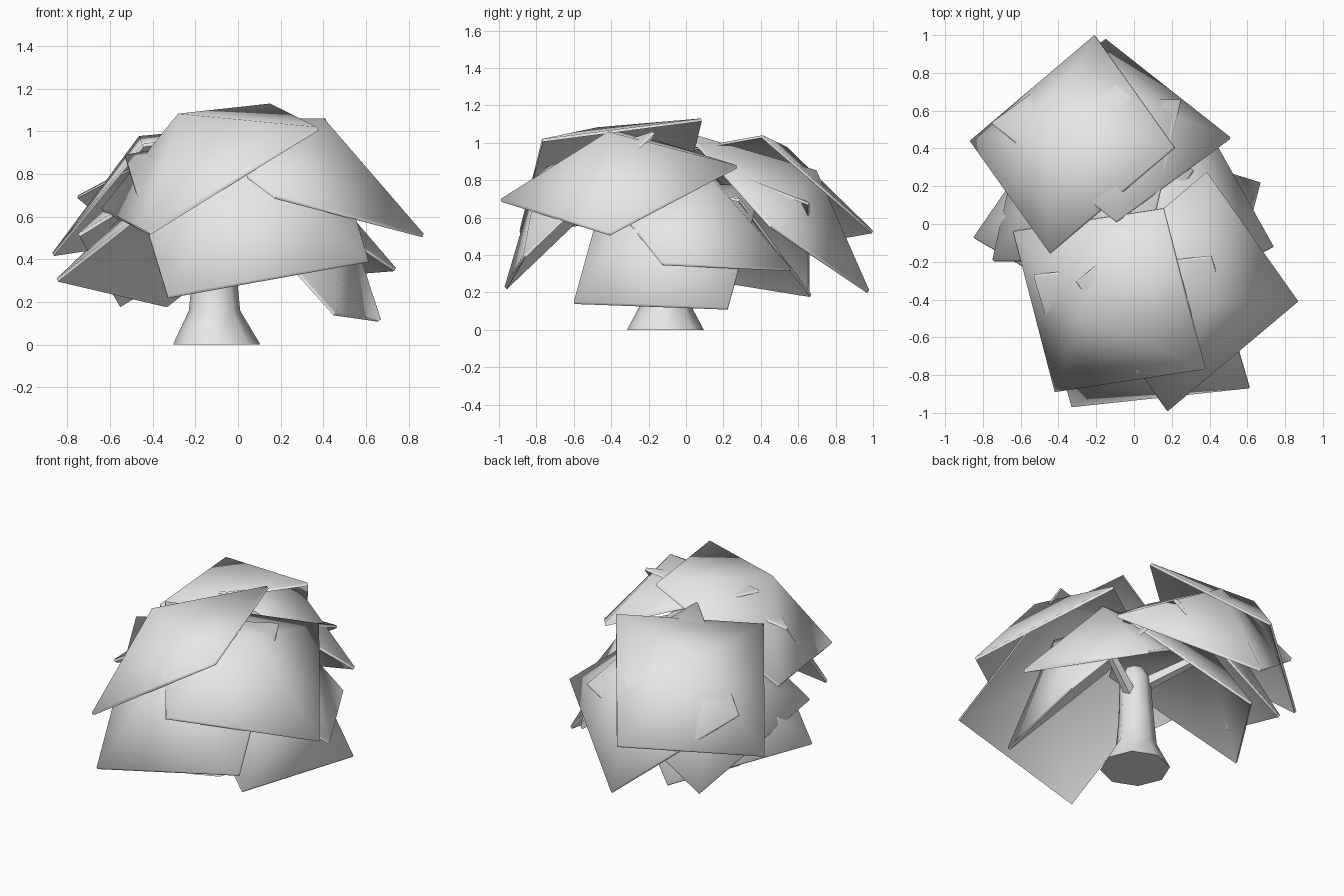
import bpy
import bmesh
import math
from mathutils import Vector

cube = bpy.data.objects.get("Cube")
if cube:
    bpy.data.objects.remove(cube)

grey = bpy.data.materials.new("light grey")
grey.use_nodes = True
colour = (0.8, 0.8, 0.8, 1)
grey.diffuse_color = colour
grey.node_tree.nodes["Principled BSDF"].inputs["Base Color"].default_value = colour


def add_object(name, bm):
    bmesh.ops.recalc_face_normals(bm, faces=bm.faces)
    mesh = bpy.data.meshes.new(name)
    bm.to_mesh(mesh)
    bm.free()
    mesh.materials.append(grey)
    obj = bpy.data.objects.new(name, mesh)
    bpy.context.collection.objects.link(obj)
    bpy.ops.object.select_all(action="DESELECT")
    obj.select_set(True)
    bpy.context.view_layer.objects.active = obj
    bpy.ops.object.shade_smooth_by_angle(angle=math.radians(60))
    return obj


def leaf_panel(name, corner, side_a, side_b, rise=0.3, thickness=0.018):
    """Square sheet with its middle pushed outward, given depth downward."""
    p, a, b = Vector(corner), Vector(side_a), Vector(side_b)
    normal = (a - p).cross(b - p).normalized()
    if normal.z < 0:
        a, b, normal = b, a, -normal
    bm = bmesh.new()
    rim = [p, a, a + b - p, b]
    middle = (a + b) / 2 + normal * rise
    layers = []
    for drop in (0, thickness):
        ring = [bm.verts.new(v - normal * drop) for v in rim]
        top = bm.verts.new(middle - normal * drop)
        for i in range(4):
            bm.faces.new((ring[i], ring[(i + 1) % 4], top))
        layers.append(ring)
    for i in range(4):
        j = (i + 1) % 4
        bm.faces.new((layers[0][i], layers[1][i], layers[1][j], layers[0][j]))
    add_object(name, bm)


def tube(name, stations, sides):
    """Skin through rings given as (centre, radius), closed at both ends."""
    bm = bmesh.new()
    axis = Vector(stations[-1][0]) - Vector(stations[0][0])
    turn = axis.to_track_quat("Z", "Y")
    rings = []
    for centre, radius in stations:
        rings.append([bm.verts.new(Vector(centre) + turn @ Vector(
            (radius * math.cos(math.tau * i / sides),
             radius * math.sin(math.tau * i / sides), 0)))
            for i in range(sides)])
    for low, high in zip(rings, rings[1:]):
        for i in range(sides):
            j = (i + 1) % sides
            bm.faces.new((low[i], low[j], high[j], high[i]))
    bm.faces.new(rings[0][::-1])
    bm.faces.new(rings[-1])
    add_object(name, bm)


# Canopy: one corner of each panel and its two neighbours
panels = {
    "front_top_leaf": ((-0.42, -0.89, 0.53), (0.37, -0.77, 1.02), (-0.64, -0.04, 0.64)),
    "front_low_leaf": ((-0.33, -0.97, 0.23), (0.61, -0.87, 0.40), (-0.53, -0.28, 0.89)),
    "front_left_leaf": ((0.87, -0.41, 0.52), (0.18, -0.99, 0.70), (0.39, 0.27, 0.88)),
    "back_top_leaf": ((-0.21, 1.0, 0.53), (0.21, 0.41, 1.04), (-0.87, 0.44, 0.43)),
    "back_low_leaf": ((0.51, 0.46, 0.56), (-0.09, 0.02, 1.05), (-0.15, 0.98, 0.21)),
    "left_low_leaf": ((0.67, 0.22, 0.12), (0.46, -0.60, 0.15), (0.09, 0.40, 0.77)),
    "left_high_leaf": ((0.74, -0.12, 0.36), (0.36, 0.56, 0.33), (0.05, -0.49, 0.82)),
    "right_low_leaf": ((-0.85, -0.07, 0.31), (-0.34, 0.67, 0.19), (-0.20, -0.45, 0.82)),
    "right_high_leaf": ((-0.75, -0.19, 0.52), (-0.56, 0.66, 0.19), (0.05, -0.19, 1.01)),
}
for name, corners in panels.items():
    leaf_panel(name, *corners)

# Trunk with a flared foot
tube("trunk", [((-0.1, -0.11, 0), 0.205), ((-0.11, -0.11, 0.16), 0.12),
               ((-0.11, -0.11, 0.32), 0.105), ((-0.1, -0.11, 0.6), 0.09),
               ((-0.1, -0.11, 0.66), 0.06)], 8)

# Branches reaching into the canopy
tube("left_branch", [((-0.08, -0.1, 0.46), 0.04), ((0.22, 0.0, 0.68), 0.025)], 5)
tube("right_branch", [((-0.12, -0.1, 0.55), 0.045), ((-0.4, 0.12, 0.76), 0.03)], 5)
